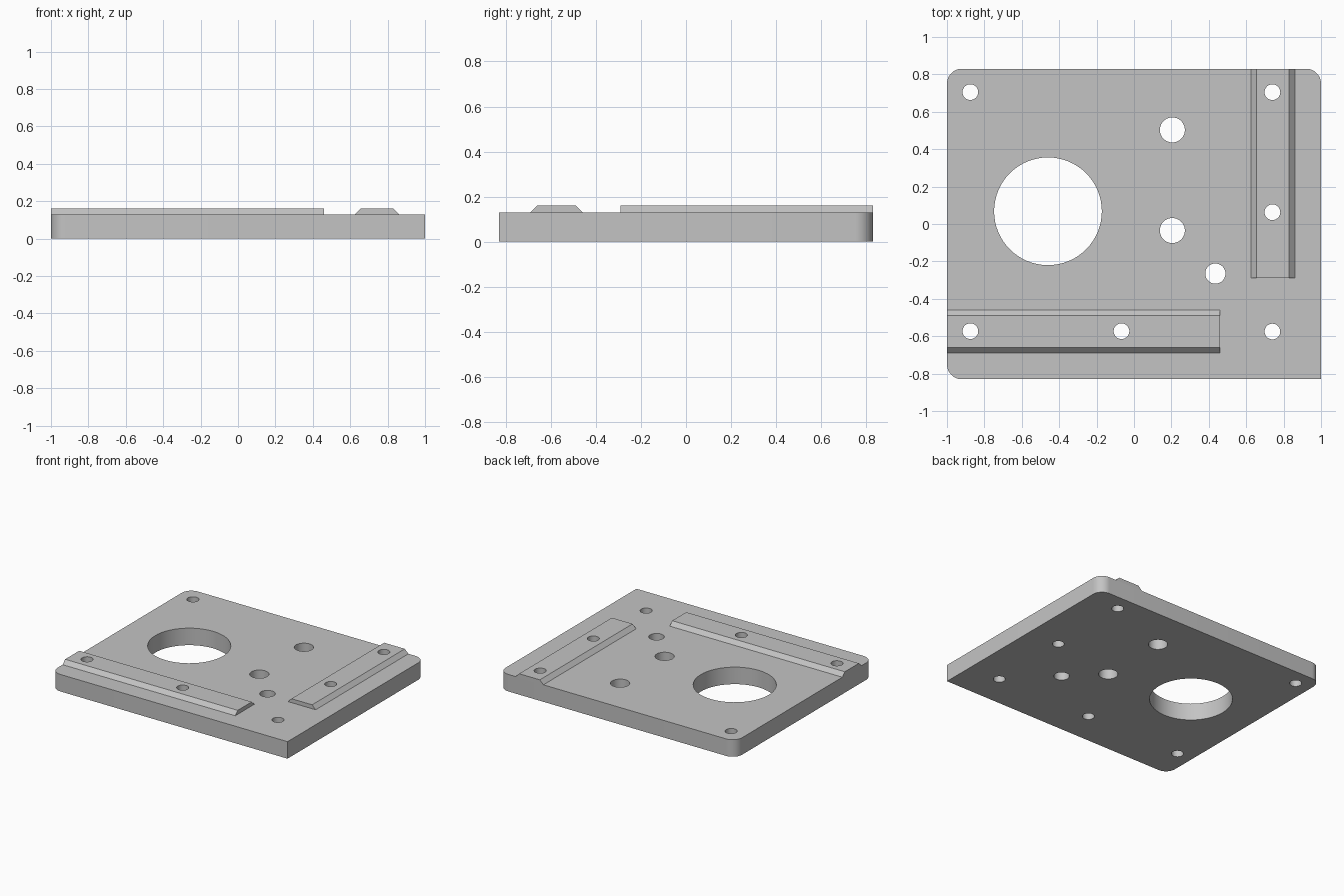
import bpy
import bmesh
from math import cos, sin, pi, radians
from mathutils import Matrix, Vector

cube = bpy.data.objects.get("Cube")
if cube:
    bpy.data.objects.remove(cube, do_unlink=True)

HALF_X, HALF_Y = 1.0, 0.83
PLATE_TOP, RAIL_TOP = 0.13, 0.16
CORNER = 0.08

grey = bpy.data.materials.new("plain grey")
grey.use_nodes = True
color = (0.55, 0.55, 0.55, 1)
grey.diffuse_color = color
grey.node_tree.nodes["Principled BSDF"].inputs["Base Color"].default_value = color


def add_object(name, bm):
    bmesh.ops.recalc_face_normals(bm, faces=bm.faces)
    mesh = bpy.data.meshes.new(name)
    bm.to_mesh(mesh)
    bm.free()
    mesh.materials.append(grey)
    obj = bpy.data.objects.new(name, mesh)
    bpy.context.collection.objects.link(obj)
    return obj


def extrude_outline(name, points, direction):
    bm = bmesh.new()
    face = bm.faces.new([bm.verts.new(p) for p in points])
    result = bmesh.ops.extrude_face_region(bm, geom=[face], use_keep_orig=True)
    moved = [v for v in result["geom"] if isinstance(v, bmesh.types.BMVert)]
    bmesh.ops.translate(bm, vec=direction, verts=moved)
    return add_object(name, bm)


# Base plate: three round corners, the front left one square
outline = []
for i, (sx, sy) in enumerate([(1, 1), (-1, 1), (-1, -1)]):
    for step in range(13):
        a = (i + step / 12) * pi / 2
        outline.append(Vector((sx * (HALF_X - CORNER) + CORNER * cos(a),
                               sy * (HALF_Y - CORNER) + CORNER * sin(a), 0)))
outline.append(Vector((HALF_X, -HALF_Y, 0)))
plate = extrude_outline("base_plate", outline, Vector((0, 0, PLATE_TOP)))

# Raised rails with sloped long sides
SLOPE = 0.03


def rail_profile(low, high):
    return [(low, PLATE_TOP), (high, PLATE_TOP),
            (high - SLOPE, RAIL_TOP), (low + SLOPE, RAIL_TOP)]


front_rail = extrude_outline(
    "front_rail", [Vector((-HALF_X, y, z)) for y, z in rail_profile(-0.69, -0.46)],
    Vector((1.46, 0, 0)))
side_rail = extrude_outline(
    "side_rail", [Vector((x, HALF_Y, z)) for x, z in rail_profile(0.625, 0.86)],
    Vector((0, -1.12, 0)))

# Holes: radius and centres
holes = {
    0.288: [(-0.46, 0.068)],
    0.067: [(0.205, 0.503), (0.205, -0.035)],
    0.054: [(0.435, -0.265)],
    0.042: [(-0.875, 0.705), (0.74, 0.705), (0.74, 0.063),
            (-0.875, -0.573), (-0.067, -0.573), (0.74, -0.575)],
}
bm = bmesh.new()
for radius, centres in holes.items():
    for x, y in centres:
        bmesh.ops.create_cone(bm, cap_ends=True, segments=64 if radius > 0.1 else 40,
                              radius1=radius, radius2=radius, depth=1,
                              matrix=Matrix.Translation((x, y, 0.1)))
cutter = add_object("hole_cutter", bm)
cutter.hide_render = True

# Drill every part, then smooth only the round walls
for part in (plate, front_rail, side_rail):
    mod = part.modifiers.new("holes", "BOOLEAN")
    mod.operation = "DIFFERENCE"
    mod.solver = "EXACT"
    mod.object = cutter
    bpy.ops.object.select_all(action="DESELECT")
    part.select_set(True)
    bpy.context.view_layer.objects.active = part
    bpy.ops.object.modifier_apply(modifier=mod.name)
    bpy.ops.object.shade_smooth_by_angle(angle=radians(30))

bpy.data.objects.remove(cutter, do_unlink=True)
